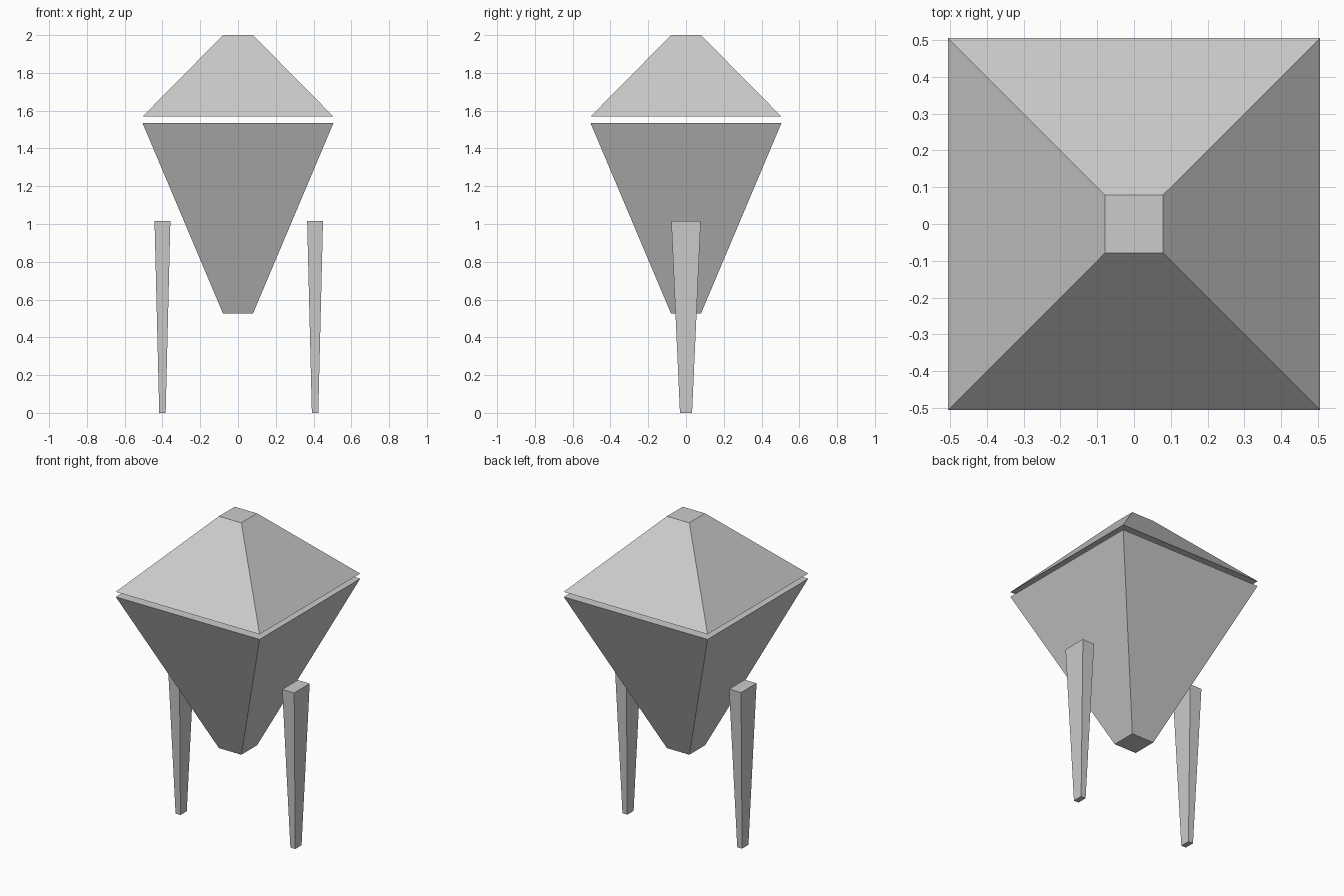
import bpy
import bmesh

if "Cube" in bpy.data.objects:
    bpy.data.objects.remove(bpy.data.objects["Cube"])


def tapered_block(name, x, z0, half0, z1, half1):
    """Closed four-sided frustum between two centred rectangles."""
    bm = bmesh.new()
    rings = []
    for z, (hx, hy) in ((z0, half0), (z1, half1)):
        rings.append([bm.verts.new((x + sx * hx, sy * hy, z))
                      for sx, sy in ((-1, -1), (1, -1), (1, 1), (-1, 1))])
    low, high = rings
    bm.faces.new(low[::-1])
    bm.faces.new(high)
    for i in range(4):
        j = (i + 1) % 4
        bm.faces.new((low[i], low[j], high[j], high[i]))
    mesh = bpy.data.meshes.new(name)
    bm.to_mesh(mesh)
    bm.free()
    obj = bpy.data.objects.new(name, mesh)
    bpy.context.collection.objects.link(obj)
    return obj


WIDE, NARROW = (0.506, 0.506), (0.079, 0.079)

# Body: inverted pyramid, and the lid floating just above it
tapered_block("body", 0, 0.525, NARROW, 1.536, WIDE)
tapered_block("lid", 0, 1.568, WIDE, 2.0, NARROW)

# Legs: slim tapered posts either side of the body
for name, x in (("left_leg", -0.4), ("right_leg", 0.408)):
    tapered_block(name, x, 0, (0.017, 0.032), 1.017, (0.042, 0.078))
